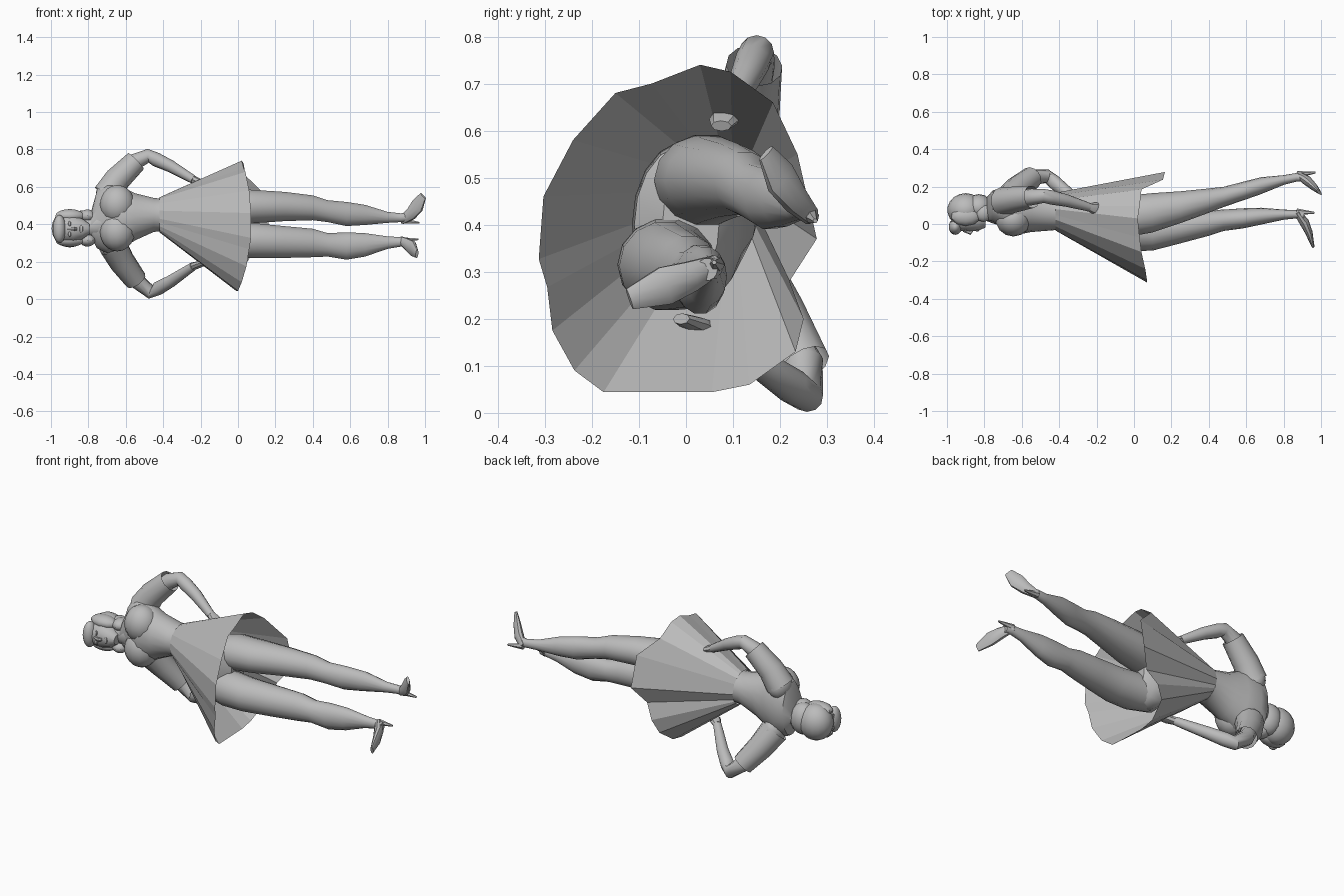
import bpy
import bmesh
from math import sin, cos, pi, atan2, radians
from mathutils import Vector, Matrix

if "Cube" in bpy.data.objects:
    bpy.data.objects.remove(bpy.data.objects["Cube"], do_unlink=True)

GREY = (0.5, 0.5, 0.5, 1.0)
clay = bpy.data.materials.new("plain_grey")
clay.use_nodes = True
clay.diffuse_color = GREY
clay.node_tree.nodes["Principled BSDF"].inputs["Base Color"].default_value = GREY


def finish(name, bm, angle=35):
    """Turn a bmesh into a named, shaded object."""
    bmesh.ops.recalc_face_normals(bm, faces=bm.faces)
    mesh = bpy.data.meshes.new(name)
    bm.to_mesh(mesh)
    bm.free()
    obj = bpy.data.objects.new(name, mesh)
    bpy.context.collection.objects.link(obj)
    mesh.materials.append(clay)
    if angle:
        bpy.ops.object.select_all(action='DESELECT')
        obj.select_set(True)
        bpy.context.view_layer.objects.active = obj
        bpy.ops.object.shade_smooth_by_angle(angle=radians(angle))
    return obj


def bridge(bm, lower, upper):
    for i in range(len(lower)):
        j = (i + 1) % len(lower)
        bm.faces.new((lower[i], lower[j], upper[j], upper[i]))


def loft(name, sections, axis=None, sides=14, caps=True):
    """Skin elliptical rings (x, y, z, radius_a, radius_b) along a path."""
    bm = bmesh.new()
    centres = [Vector(s[:3]) for s in sections]
    rings = []
    for k, s in enumerate(sections):
        before, after = centres[max(k - 1, 0)], centres[min(k + 1, len(centres) - 1)]
        turn = (axis or (after - before)).to_track_quat('Z', 'Y')
        ring = []
        for i in range(sides):
            a = 2 * pi * i / sides
            ring.append(bm.verts.new(centres[k] + turn @ Vector((s[3] * cos(a), s[-1] * sin(a), 0))))
        rings.append(ring)
    for lower, upper in zip(rings, rings[1:]):
        bridge(bm, lower, upper)
    if caps:
        bm.faces.new(rings[0])
        bm.faces.new(rings[-1])
    return finish(name, bm)


def blob(name, centre, radii, segments=14):
    """An ellipsoid."""
    bm = bmesh.new()
    place = Matrix.Translation(centre) @ Matrix.Diagonal((*radii, 1))
    bmesh.ops.create_uvsphere(bm, u_segments=segments, v_segments=10, radius=1, matrix=place)
    return finish(name, bm)


ALONG = Vector((1, 0, 0))

# Torso from neck base to hips
loft("torso", [
    (-.785, .08, .4, .065, .07),
    (-.755, .095, .425, .085, .155),
    (-.7, .085, .43, .11, .187),
    (-.62, .065, .435, .122, .168),
    (-.55, .065, .44, .108, .128),
    (-.45, .065, .45, .1, .092),
    (-.4, .065, .45, .096, .088),
    (-.25, .04, .42, .11, .13),
    (-.12, .005, .4, .12, .18),
    (-.06, .0, .4, .11, .17),
    (-.01, .01, .4, .06, .12),
], ALONG, sides=18)
for side, z in (("left", .505), ("right", .36)):
    blob(side + "_bust", (-.645, .025, z), (.095, .092, .105))

# Pleated skirt: hem outline, drawn in to an oval waist
hem = [(.02, .03, .74), (.03, .095, .725), (.04, .185, .66), (.155, .237, .55),
       (.165, .278, .37), (.1, .22, .28), (.05, .25, .2), (.01, .233, .13),
       (-.01, .135, .06), (-.01, .055, .044), (.0, -.175, .044), (.02, -.237, .09),
       (.045, -.284, .175), (.06, -.295, .267), (.07, -.313, .327), (.07, -.303, .46),
       (.06, -.24, .58), (.04, -.15, .68), (.03, -.073, .7)]
bm = bmesh.new()
waist_ring, hem_ring = [], []
for x, y, z in hem:
    a = atan2(z - .39, y + .02)
    waist_ring.append(bm.verts.new((-.42, .065 + .102 * cos(a), .45 + .095 * sin(a))))
    hem_ring.append(bm.verts.new((x, y, z)))
bridge(bm, waist_ring, hem_ring)
finish("skirt", bm, angle=0)

# Legs, from thigh through knee and calf to ankle
loft("left_leg", [
    (-.15, .03, .48, .09, .09),
    (-.03, .042, .495, .11, .098),
    (.1, .06, .495, .105, .09),
    (.25, .09, .495, .085, .08),
    (.4, .125, .488, .065, .068),
    (.48, .145, .47, .054, .06),
    (.58, .175, .455, .05, .066),
    (.68, .205, .45, .045, .055),
    (.8, .235, .437, .026, .03),
    (.87, .25, .435, .023, .024),
    (.91, .245, .44, .02, .024),
], ALONG)
loft("right_leg", [
    (-.15, -.02, .32, .09, .09),
    (-.03, -.04, .315, .106, .099),
    (.1, -.045, .312, .097, .095),
    (.25, -.02, .305, .083, .087),
    (.4, .005, .3, .068, .078),
    (.48, .02, .29, .057, .064),
    (.58, .03, .284, .054, .075),
    (.68, .042, .29, .045, .064),
    (.8, .05, .302, .027, .034),
    (.87, .052, .306, .022, .026),
    (.91, .045, .305, .022, .024),
], ALONG)

# High heeled shoes: pointed foot and thin spike
feet = {
    "left": [(.875, .265, .42), (.925, .232, .455), (.96, .2, .5), (.99, .17, .552), (.97, .275, .408)],
    "right": [(.87, .065, .315), (.91, .01, .29), (.935, -.045, .27), (.957, -.12, .242), (.965, .06, .32)],
}
for side, path in feet.items():
    *foot, tip = path
    widths = ((.018, .022), (.026, .034), (.02, .043), (.008, .024))
    loft(side + "_shoe", [p + w for p, w in zip(foot, widths)], sides=10)
    loft(side + "_heel_spike", [foot[0] + (.018,), tip + (.005,)], sides=6)

# Arms: flared sleeve, bare elbow and forearm, hand resting on the hip
arms = {
    "left": [(-.7, .12, .555), (-.645, .13, .64), (-.545, .145, .738),
             (-.48, .15, .766), (-.36, .125, .71), (-.24, .09, .64), (-.17, .075, .61)],
    "right": [(-.67, .13, .29), (-.62, .19, .2), (-.545, .25, .1),
              (-.465, .255, .037), (-.36, .17, .095), (-.24, .05, .175), (-.16, -.01, .2)],
}
for side, path in arms.items():
    shoulder, mid, cuff, elbow, fore, wrist, tip = [Vector(p) for p in path]
    loft(side + "_sleeve", [(*shoulder, .078), (*mid, .07), (*cuff, .06)], sides=12, caps=False)
    loft(side + "_arm", [(*mid, .045), (*cuff, .044), (*elbow, .037),
                         (*elbow.lerp(fore, .35), .038), (*fore, .033), (*wrist, .023)], sides=12)
    palm = wrist.lerp(tip, .5)
    loft(side + "_hand", [(*wrist, .022), (*palm, .034, .018), (*tip, .022, .012)], sides=8)
    blob(side + "_shoulder", shoulder, (.062, .078, .075))

# Neck and head
loft("neck", [(-.85, .07, .38, .065), (-.79, .08, .39, .064), (-.73, .085, .41, .09)], ALONG, sides=12)
blob("hair_cap", (-.9, .075, .378), (.098, .09, .102), segments=18)
blob("nape_hair", (-.83, .09, .385), (.075, .07, .09))
loft("face", [
    (-.975, .04, .375, .05, .05),
    (-.94, .025, .375, .062, .07),
    (-.88, .025, .375, .064, .072),
    (-.83, .02, .375, .055, .055),
    (-.795, .015, .375, .034, .028),
], ALONG)
loft("nose", [(-.915, -.035, .375, .006), (-.875, -.046, .375, .012), (-.862, -.035, .375, .008)], ALONG, sides=6)
blob("lips", (-.838, -.034, .375), (.01, .007, .02), segments=8)

# Rolled fringe, side curls and eyes
blob("fringe_roll", (-.955, -.015, .375), (.036, .043, .075))
for side, sign in (("left", 1), ("right", -1)):
    z = .38 + sign * .065
    blob(side + "_side_hair", (-.9, .04, z), (.08, .05, .036), segments=10)
    blob(side + "_curl", (-.805, .06, z), (.045, .05, .034), segments=10)
    blob(side + "_eye", (-.9, -.034, .375 + sign * .028), (.008, .006, .014), segments=8)
